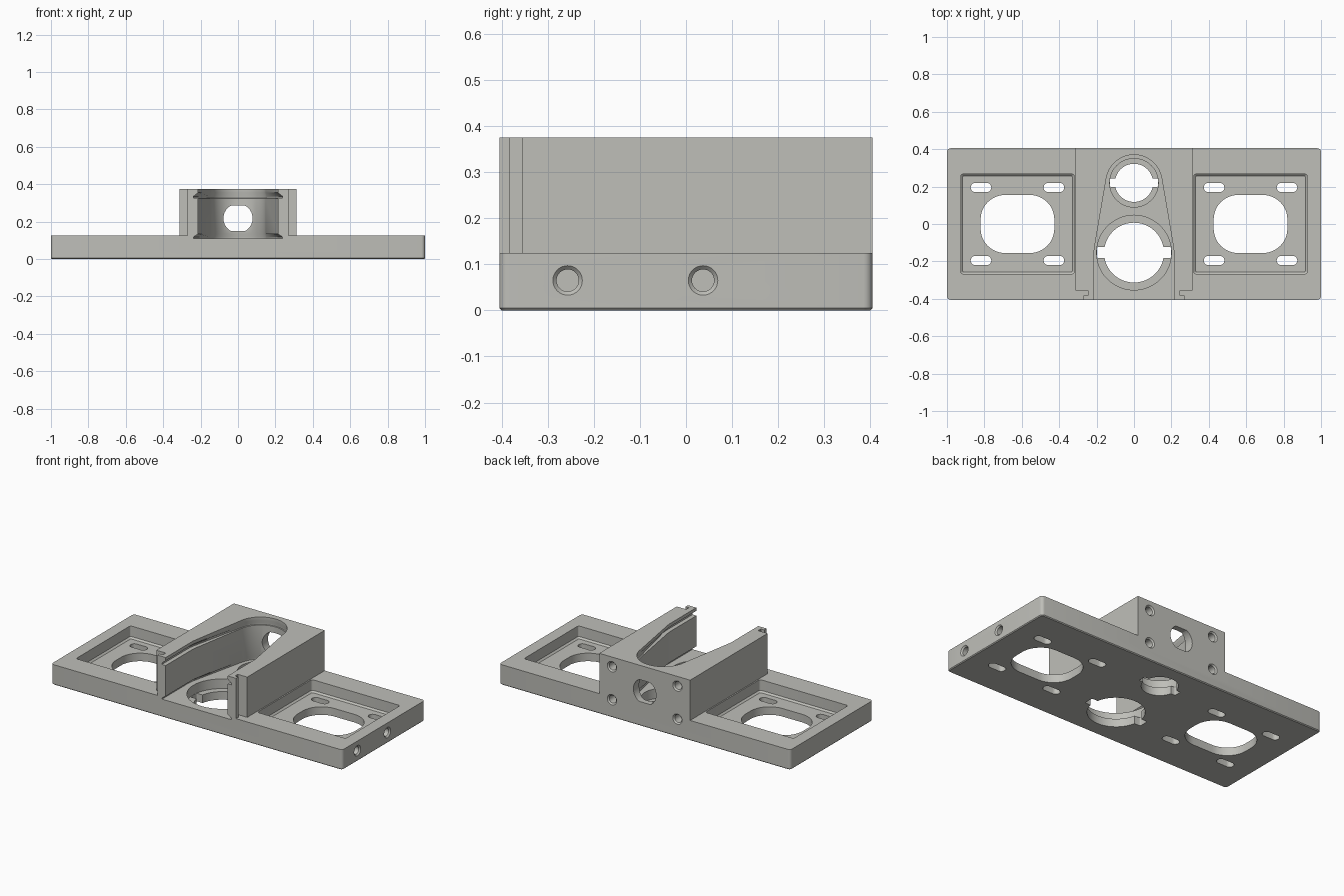
import bpy, bmesh, math
from mathutils import Matrix, Vector

if "Cube" in bpy.data.objects:
    bpy.data.objects.remove(bpy.data.objects["Cube"])

grey = bpy.data.materials.new("warm_grey")
grey.diffuse_color = (0.52, 0.52, 0.485, 1)
grey.use_nodes = True
grey.node_tree.nodes["Principled BSDF"].inputs["Base Color"].default_value = grey.diffuse_color


def loft(name, sections):
    """Closed solid through matching outlines: [(points, z), ...]"""
    bm = bmesh.new()
    rings = [[bm.verts.new((x, y, z)) for x, y in pts] for pts, z in sections]
    n = len(rings[0])
    bm.faces.new(rings[0][::-1])
    bm.faces.new(rings[-1])
    for a, b in zip(rings, rings[1:]):
        for i in range(n):
            j = (i + 1) % n
            bm.faces.new((a[i], a[j], b[j], b[i]))
    bmesh.ops.recalc_face_normals(bm, faces=bm.faces)
    me = bpy.data.meshes.new(name)
    bm.to_mesh(me)
    bm.free()
    ob = bpy.data.objects.new(name, me)
    me.materials.append(grey)
    bpy.context.collection.objects.link(ob)
    return ob


def arc(cx, cy, r, a0, a1, n):
    return [(cx + r * math.cos(a0 + (a1 - a0) * i / n),
             cy + r * math.sin(a0 + (a1 - a0) * i / n)) for i in range(n + 1)]


def circle(cx, cy, r, n=48):
    return arc(cx, cy, r, 0, math.tau, n)[:-1]


def round_rect(cx, cy, hx, hy, r, n=8):
    pts = []
    for k, (sx, sy) in enumerate([(1, 1), (-1, 1), (-1, -1), (1, -1)]):
        # slightly reduced radius keeps neighbouring arc ends apart
        q = min(r, min(hx, hy) * 0.98)
        pts += arc(cx + sx * (hx - q), cy + sy * (hy - q), q,
                   k * math.pi / 2, (k + 1) * math.pi / 2, n)
    return pts


def cavity(r1, r2):
    """Open-fronted outline wrapping the large and the small seat"""
    y1, y2 = -0.153, 0.22
    a = math.asin((r1 - r2) / (y2 - y1))
    return ([(-r1, -0.5), (r1, -0.5)] + arc(0, y1, r1, 0, a, 6)
            + arc(0, y2, r2, a, math.pi - a, 32)
            + arc(0, y1, r1, math.pi - a, math.pi, 6))


def boolean(body, tool, op='DIFFERENCE'):
    m = body.modifiers.new(tool.name, 'BOOLEAN')
    m.operation, m.object, m.solver = op, tool, 'EXACT'
    bpy.context.view_layer.update()
    dg = bpy.context.evaluated_depsgraph_get()
    me = bpy.data.meshes.new_from_object(body.evaluated_get(dg))
    body.modifiers.clear()
    body.data = me
    bpy.data.objects.remove(tool)


# base plate with rounded corners and eased bottom edge
body = loft("mounting_bracket", [
    (round_rect(0, 0, 0.995, 0.40, 0.015, 5), 0),
    (round_rect(0, 0, 1.0, 0.405, 0.02, 5), 0.005),
    (round_rect(0, 0, 1.0, 0.405, 0.02, 5), 0.125)])

# tower with a hooked groove on each front corner
half = [(0.27, -0.405), (0.27, -0.382), (0.247, -0.382),
        (0.247, -0.355), (0.312, -0.355), (0.312, 0.405)]
outline = half + [(-x, y) for x, y in half[::-1]]
boolean(body, loft("tower", [(outline, 0.06), (outline, 0.375)]), 'UNION')

# tower cavity with undercut grooves near floor and top
main, wide = cavity(0.213, 0.15), cavity(0.238, 0.156)
boolean(body, loft("cavity_cut", [
    (wide, 0.11), (wide, 0.118), (main, 0.135), (main, 0.325),
    (wide, 0.326), (wide, 0.335), (main, 0.355), (main, 0.42)]))

# bayonet seats: counterbore, through hole and side notches
for y, seat, hole, reach, notch in [(-0.153, 0.2, 0.16, 0.198, 0.03),
                                    (0.22, 0.13, 0.102, 0.129, 0.023)]:
    c = circle(0, y, seat)
    boolean(body, loft("seat_cut", [(c, 0.05), (c, 0.12)]))
    c = circle(0, y, hole)
    boolean(body, loft("hole_cut", [(c, -0.1), (c, 0.08)]))
    c = round_rect(0, y, reach, notch, 0.008, 3)
    boolean(body, loft("notch_cut", [(c, -0.1), (c, 0.08)]))

# side pockets with window and four slots
for s in (-1, 1):
    cx = s * 0.623
    big = round_rect(cx, 0, 0.303, 0.267, 0.012, 3)
    small = round_rect(cx, 0, 0.293, 0.257, 0.006, 3)
    boolean(body, loft("pocket_cut", [(small, 0.05), (big, 0.06), (big, 0.2)]))
    w = round_rect(cx, 0, 0.197, 0.155, 0.13, 12)
    boolean(body, loft("window_cut", [(w, -0.1), (w, 0.1)]))
    for dx in (-0.195, 0.195):
        for y in (-0.195, 0.195):
            w = round_rect(cx + dx, y, 0.055, 0.025, 0.025, 6)
            boolean(body, loft("slot_cut", [(w, -0.1), (w, 0.1)]))

# cross hole through the back wall, flattened above and below
w = [(x, max(-0.068, min(0.068, y))) for x, y in circle(0, 0, 0.078, 46)]
tool = loft("cross_hole_cut", [(w, -0.1), (w, 0.25)])
tool.matrix_world = Matrix.Translation((0, 0.45, 0.218)) @ Matrix.Rotation(math.pi / 2, 4, 'X')
boolean(body, tool)


# chamfered blind screw holes: four on the back, two on the right end
def screw_hole(pos, inward):
    tool = loft("screw_cut", [(circle(0, 0, 0.032, 32), -0.02),
                              (circle(0, 0, 0.032, 32), 0.0),
                              (circle(0, 0, 0.024, 32), 0.008),
                              (circle(0, 0, 0.024, 32), 0.06)])
    tool.matrix_world = (Matrix.Translation(pos)
                         @ Vector(inward).to_track_quat('Z', 'Y').to_matrix().to_4x4())
    boolean(body, tool)


for x in (-0.225, 0.225):
    for z in (0.11, 0.315):
        screw_hole((x, 0.405, z), (0, -1, 0))
for y in (-0.257, 0.037):
    screw_hole((1.0, y, 0.065), (-1, 0, 0))

# smooth curved walls, crisp edges
bpy.context.view_layer.objects.active = body
body.select_set(True)
bpy.ops.object.shade_smooth_by_angle(angle=math.radians(25))
